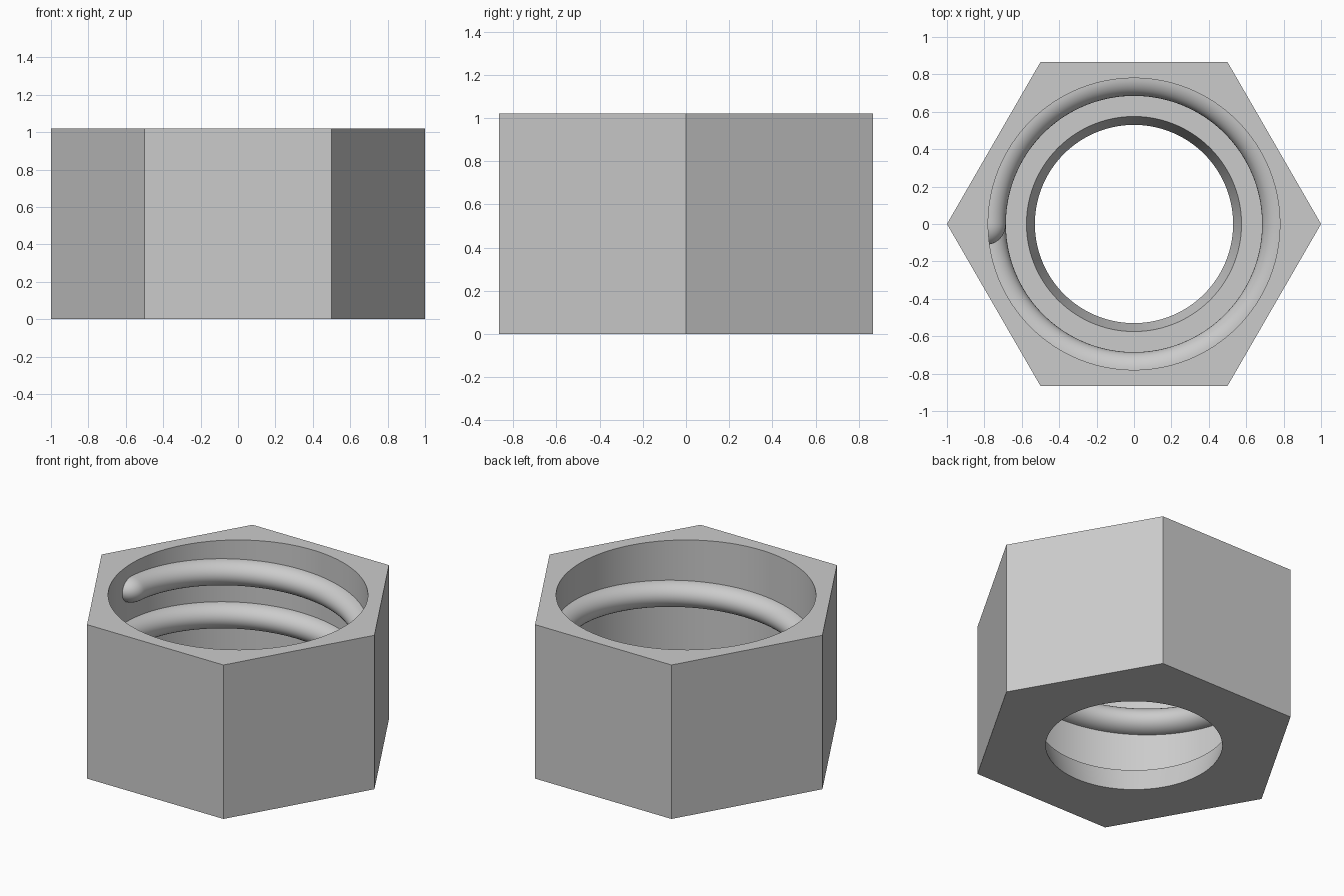
import bpy, bmesh
from math import sin, cos, pi, radians, sqrt

SEGMENTS = 120
HEIGHT = 1.02
BORE = 0.78

cube = bpy.data.objects.get("Cube")
if cube:
    bpy.data.objects.remove(cube, do_unlink=True)

# Single plain grey
grey = bpy.data.materials.new("plain_grey")
grey.use_nodes = True
colour = (0.6, 0.6, 0.6, 1)
grey.diffuse_color = colour
grey.node_tree.nodes["Principled BSDF"].inputs["Base Color"].default_value = colour


def hexagon(angle):
    """Radius of a unit hexagon with a corner on +x."""
    return cos(pi / 6) / cos(angle % (pi / 3) - pi / 6)


def skin(bm, rings, close_rows):
    """Join neighbouring rings of vertices with quads."""
    count = len(rings)
    for i in range(count if close_rows else count - 1):
        a, b = rings[i], rings[(i + 1) % count]
        for j in range(len(a)):
            k = (j + 1) % len(a)
            bm.faces.new((a[j], a[k], b[k], b[j]))


def finish(bm, name):
    bmesh.ops.recalc_face_normals(bm, faces=bm.faces)
    mesh = bpy.data.meshes.new(name)
    bm.to_mesh(mesh)
    bm.free()
    mesh.materials.append(grey)
    obj = bpy.data.objects.new(name, mesh)
    bpy.context.collection.objects.link(obj)
    bpy.ops.object.select_all(action='DESELECT')
    obj.select_set(True)
    bpy.context.view_layer.objects.active = obj
    bpy.ops.object.shade_smooth_by_angle(angle=radians(30))


# Hexagonal body: outer wall, top, bore, flat ledge and tapered lower hole
profile = [(None, 0), (None, HEIGHT), (BORE, HEIGHT),
           (BORE, 0.16), (0.575, 0.16), (0.53, 0)]
bm = bmesh.new()
rings = []
for radius, z in profile:
    ring = []
    for i in range(SEGMENTS):
        a = 2 * pi * i / SEGMENTS
        r = radius or hexagon(a)
        ring.append(bm.verts.new((r * cos(a), r * sin(a), z)))
    rings.append(ring)
skin(bm, rings, True)
finish(bm, "hexagonal_body")

# Internal thread: rounded bead running one and a half turns down the bore
TURNS, PITCH, START, TOP = 1.5, 0.285, radians(188), 0.86
DEPTH, HALF_HEIGHT, CAP = 0.095, 0.083, radians(8)
STEPS, SIDES = 240, 16
sweep = TURNS * 2 * pi
# Finer steps inside the two rounded ends
cap_steps = [CAP * (1 - cos(pi / 2 * i / 10)) for i in range(10)]
middle = [CAP + (sweep - 2 * CAP) * i / STEPS for i in range(STEPS + 1)]
path = cap_steps + middle + [sweep - t for t in reversed(cap_steps)]

bm = bmesh.new()
rings = []
for t in path:
    end = min(1, min(t, sweep - t) / CAP)
    size = max(0.03, sqrt(1 - (1 - end) ** 2))
    a = START - t
    z = TOP - PITCH * t / (2 * pi)
    section = [(BORE - DEPTH * size * sin(pi * j / SIDES),
                HALF_HEIGHT * size * cos(pi * j / SIDES))
               for j in range(SIDES + 1)]
    # Root sunk slightly into the wall
    section += [(BORE + 0.01, -HALF_HEIGHT * size), (BORE + 0.01, HALF_HEIGHT * size)]
    rings.append([bm.verts.new((r * cos(a), r * sin(a), z + h)) for r, h in section])
skin(bm, rings, False)
bm.faces.new(rings[0])
bm.faces.new(rings[-1])
finish(bm, "internal_thread")
